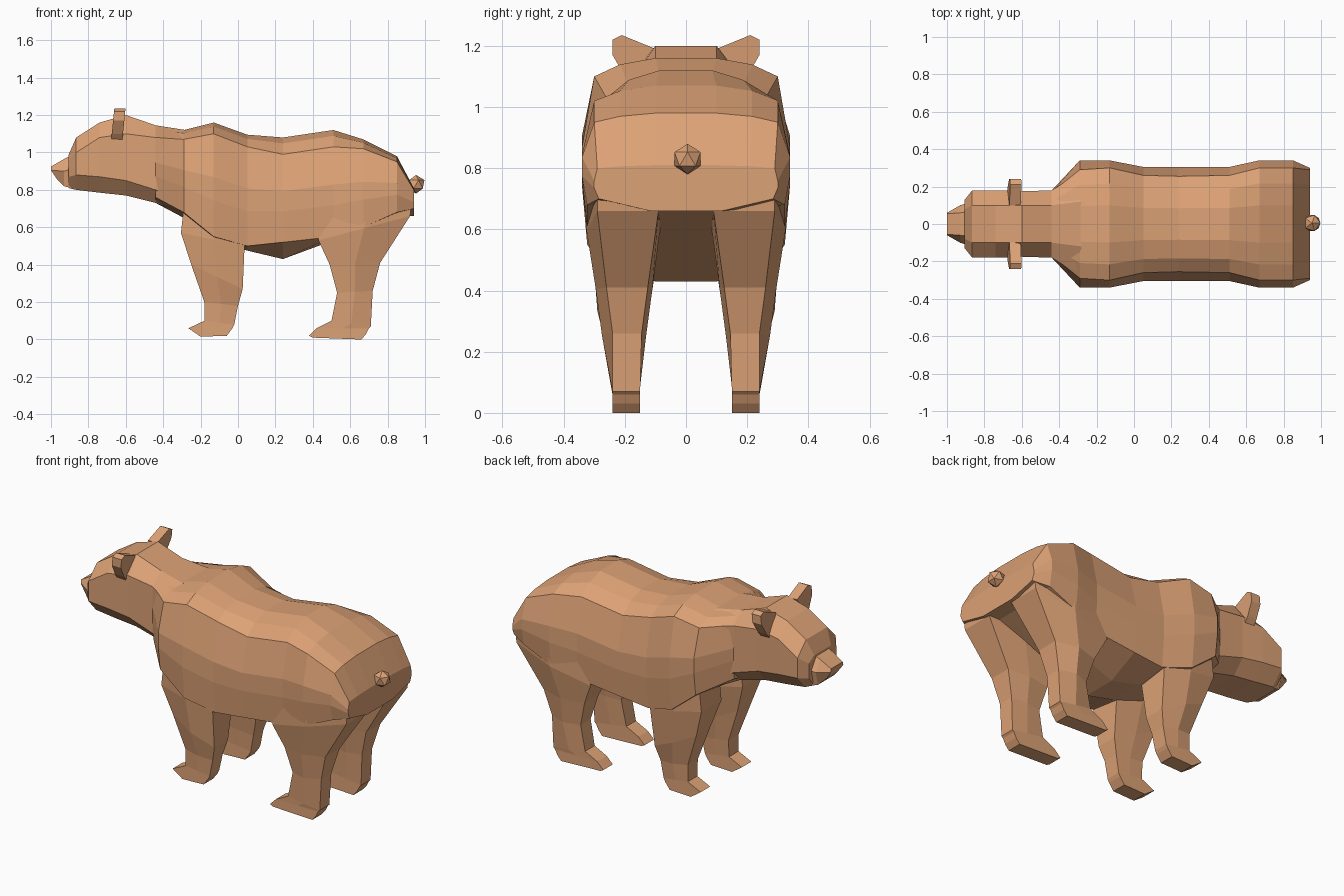
import bpy, bmesh
from mathutils import Matrix

fur = bpy.data.materials.new("fur")
fur.diffuse_color = (0.72, 0.36, 0.18, 1)


def finish(name, bm):
    bmesh.ops.recalc_face_normals(bm, faces=bm.faces)
    mesh = bpy.data.meshes.new(name)
    bm.to_mesh(mesh)
    bm.free()
    obj = bpy.data.objects.new(name, mesh)
    mesh.materials.append(fur)
    bpy.context.collection.objects.link(obj)
    return obj


def loft(name, rings):
    """Skin a list of equal-sized closed rings and cap both ends."""
    bm = bmesh.new()
    vs = [[bm.verts.new(p) for p in ring] for ring in rings]
    n = len(vs[0])
    for a, b in zip(vs, vs[1:]):
        for i in range(n):
            j = (i + 1) % n
            bm.faces.new((a[i], a[j], b[j], b[i]))
    bm.faces.new(vs[0])
    bm.faces.new(vs[-1])
    return finish(name, bm)


def symmetric(half):
    return half + [(x, -y, z) for x, y, z in reversed(half)]


def mirrored(obj):
    other = obj.copy()
    other.data = obj.data.copy()
    other.name = obj.name.replace("left", "right")
    other.data.transform(Matrix.Scale(-1, 4, (0, 1, 0)))
    other.data.flip_normals()
    bpy.context.collection.objects.link(other)


# Torso: x, top, upper edge (width, z), side width, lower edge z, belly z
def torso_ring(x, top, wu, zu, w, zl, zb):
    h = zu - zl
    return symmetric([(x, wu * 0.33, top), (x, wu * 0.72, top * 0.65 + zu * 0.35),
                      (x, wu, zu), (x, w, zu - 0.42 * h), (x, w, zu - 0.65 * h),
                      (x, w * 0.95, zl), (x, wu * 0.4, zb)])


torso = [(-0.44, 1.14, 0.17, 1.08, 0.18, 0.76, 0.73),
         (-0.29, 1.12, 0.29, 1.07, 0.34, 0.68, 0.65),
         (-0.13, 1.16, 0.30, 1.10, 0.34, 0.55, 0.53),
         (0.05, 1.095, 0.26, 1.03, 0.305, 0.50, 0.475),
         (0.24, 1.08, 0.255, 0.99, 0.305, 0.52, 0.43),
         (0.51, 1.12, 0.26, 1.03, 0.305, 0.55, 0.53),
         (0.67, 1.07, 0.30, 1.02, 0.34, 0.60, 0.59),
         (0.85, 0.98, 0.30, 0.95, 0.34, 0.68, 0.66),
         (0.94, 0.81, 0.29, 0.80, 0.30, 0.70, 0.66)]
loft("torso", [torso_ring(*s) for s in torso])


# Neck and head: x, top, top width, brow z, side width, jaw z, bottom z
def head_ring(x, top, wt, zu, w, zl, zb):
    return symmetric([(x, wt, top), (x, w, zu), (x, w, zl), (x, w * 0.6, zb)])


head = [(-0.28, 1.12, 0.12, 1.07, 0.28, 0.72, 0.66),
        (-0.44, 1.145, 0.10, 1.08, 0.18, 0.80, 0.73),
        (-0.60, 1.20, 0.10, 1.10, 0.175, 0.85, 0.77),
        (-0.74, 1.16, 0.10, 1.08, 0.18, 0.87, 0.785),
        (-0.865, 1.08, 0.10, 1.00, 0.18, 0.88, 0.80),
        (-0.905, 0.99, 0.08, 0.96, 0.13, 0.87, 0.81)]
loft("head", [head_ring(*s) for s in head])

# Snout
snout = [[(-0.86, 0.065, 1.00), (-0.86, 0.12, 0.92), (-0.86, 0.10, 0.80)],
         [(-0.93, 0.06, 0.965), (-0.93, 0.10, 0.90), (-0.93, 0.08, 0.82)],
         [(-1.00, 0.055, 0.925), (-1.00, 0.06, 0.905), (-0.97, 0.05, 0.86)]]
loft("snout", [symmetric(r) for r in snout])

# Ears
ear = [(0.10, 1.19), (0.21, 1.235), (0.24, 1.22), (0.24, 1.17), (0.20, 1.10), (0.16, 1.05)]
mirrored(loft("left_ear", [[(x + (z - 1.1) * 0.1, y, z) for y, z in ear]
                           for x in (-0.675, -0.615)]))


# Legs: z front, z back, x front, x back, end widths (in, out), middle widths
def leg_ring(zf, zb, xf, xb, i, o, mi, mo):
    xm, zm = xf * 0.5 + xb * 0.5, (zf + zb) / 2
    return [(xf, i, zf), (xf, o, zf), (xm, mo, zm), (xb, o, zb), (xb, i, zb), (xm, mi, zm)]


front_leg = [(0.80, 0.72, -0.28, 0.04, 0.10, 0.29, 0.09, 0.325),
             (0.57, 0.50, -0.305, 0.035, 0.10, 0.29, 0.09, 0.305),
             (0.40, 0.27, -0.25, 0.025, 0.13, 0.26, 0.12, 0.29),
             (0.20, 0.18, -0.18, 0.00, 0.145, 0.24, 0.14, 0.255),
             (0.10, 0.08, -0.18, -0.02, 0.15, 0.24, 0.15, 0.24),
             (0.06, 0.06, -0.265, -0.03, 0.15, 0.24, 0.15, 0.24),
             (0.015, 0.02, -0.20, -0.06, 0.15, 0.24, 0.15, 0.24)]
back_leg = [(0.75, 0.80, 0.46, 0.935, 0.09, 0.29, 0.085, 0.335),
            (0.53, 0.66, 0.43, 0.92, 0.09, 0.29, 0.085, 0.325),
            (0.40, 0.41, 0.49, 0.76, 0.125, 0.26, 0.11, 0.295),
            (0.25, 0.26, 0.53, 0.72, 0.145, 0.24, 0.13, 0.275),
            (0.10, 0.07, 0.50, 0.71, 0.15, 0.24, 0.15, 0.245),
            (0.06, 0.06, 0.42, 0.70, 0.15, 0.24, 0.15, 0.24),
            (0.02, 0.03, 0.38, 0.685, 0.15, 0.24, 0.15, 0.24),
            (0.01, 0.00, 0.40, 0.66, 0.15, 0.24, 0.15, 0.24)]
for name, rings in (("left_front_leg", front_leg), ("left_back_leg", back_leg)):
    mirrored(loft(name, [leg_ring(*r) for r in rings]))

# Tail
bm = bmesh.new()
bmesh.ops.create_icosphere(bm, subdivisions=1, radius=0.05,
                           matrix=Matrix.Translation((0.952, 0.005, 0.83)))
finish("tail", bm)
